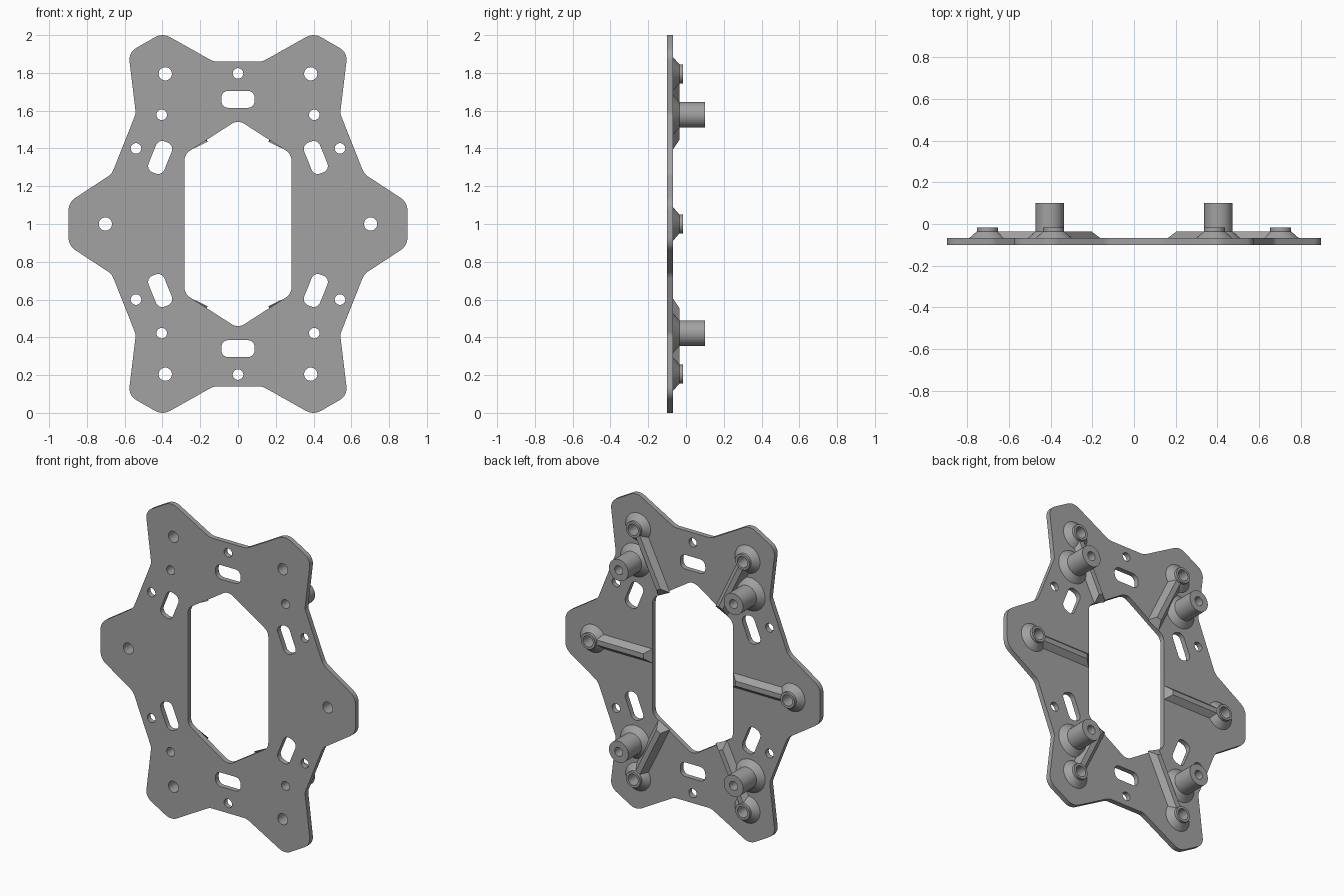
import bpy, bmesh
from math import sin, cos, pi, radians, atan2
from mathutils import Vector, Matrix

cube = bpy.data.objects.get("Cube")
if cube:
    bpy.data.objects.remove(cube, do_unlink=True)

grey = bpy.data.materials.new("mid grey")
grey.use_nodes = True
grey.diffuse_color = (0.36, 0.36, 0.36, 1)
grey.node_tree.nodes["Principled BSDF"].inputs["Base Color"].default_value = grey.diffuse_color

FRONT, BACK = -0.1, -0.068      # plate faces
RIB_TOP = -0.035
SEG = 32
BOLT_R, PIN_R = 0.035, 0.028


def finish(obj, angle=28):
    obj.data.materials.clear()
    obj.data.materials.append(grey)
    bpy.ops.object.select_all(action='DESELECT')
    obj.select_set(True)
    bpy.context.view_layer.objects.active = obj
    bpy.ops.object.shade_smooth_by_angle(angle=radians(angle))


def mesh_object(name, bm):
    bmesh.ops.recalc_face_normals(bm, faces=bm.faces)
    mesh = bpy.data.meshes.new(name)
    bm.to_mesh(mesh)
    bm.free()
    obj = bpy.data.objects.new(name, mesh)
    bpy.context.collection.objects.link(obj)
    finish(obj)
    return obj


def fillet(corners, steps=6):
    """Round each (x, z, radius) corner of a closed outline."""
    out = []
    for i, (x, z, r) in enumerate(corners):
        p = Vector((x, z))
        a = (Vector(corners[i - 1][:2]) - p).normalized()
        b = (Vector(corners[(i + 1) % len(corners)][:2]) - p).normalized()
        half = a.angle(b) / 2
        centre = p + (a + b).normalized() * r / sin(half)
        start = p + a * r / (sin(half) / cos(half)) - centre
        end = p + b * r / (sin(half) / cos(half)) - centre
        turn = atan2(start.x * end.y - start.y * end.x, start.dot(end))
        for k in range(steps + 1):
            out.append(centre + Matrix.Rotation(turn * k / steps, 2) @ start)
    return out


def four_way(quarter):
    """Mirror an upper right run of corners around the plate centre."""
    right = quarter + [(x, 2 - z, r) for x, z, r in reversed(quarter)]
    return right + [(-x, z, r) for x, z, r in reversed(right)]


def circle(x, z, r):
    return [Vector((x + r * cos(2 * pi * k / SEG), z + r * sin(2 * pi * k / SEG)))
            for k in range(SEG)]


def slot(x, z, angle):
    turn = Matrix.Rotation(angle, 2)
    pts = fillet([(-0.088, -0.045, 0.036), (0.088, -0.045, 0.036),
                  (0.088, 0.045, 0.036), (-0.088, 0.045, 0.036)])
    return [turn @ p + Vector((x, z)) for p in pts]


# Plate: star outline with the central opening, slots and holes
outline = fillet(four_way([(0.13, 1.86, 0.08), (0.40, 2.012, 0.08), (0.58, 1.908, 0.07),
                           (0.541, 1.585, 0.06), (0.668, 1.265, 0.08), (0.897, 1.115, 0.08)]))
opening = fillet([(0, 1.552, 0.06), (0.283, 1.37, 0.06), (0.283, 0.63, 0.06),
                  (0, 0.448, 0.06), (-0.283, 0.63, 0.06), (-0.283, 1.37, 0.06)])
loops = [outline, opening]
bolts = [(0.702, 1), (-0.702, 1)]
posts = []
for v in (1, -1):
    loops += [slot(0, 1 + v * 0.66, 0), circle(0, 1 + v * 0.797, PIN_R)]
    for s in (1, -1):
        bolts.append((s * 0.385, 1 + v * 0.795))
        posts.append((s * 0.404, 1 + v * 0.578))
        loops.append(circle(s * 0.54, 1 + v * 0.4, PIN_R))
        loops.append(slot(s * 0.412, 1 + v * 0.352, radians(-68) * s * v))
loops += [circle(x, z, BOLT_R) for x, z in bolts]
loops += [circle(x, z, PIN_R) for x, z in posts]

curve = bpy.data.curves.new("plate", 'CURVE')
curve.dimensions = '2D'
curve.fill_mode = 'BOTH'
curve.extrude = (BACK - FRONT) / 2
for pts in loops:
    spline = curve.splines.new('POLY')
    spline.points.add(len(pts) - 1)
    for point, p in zip(spline.points, pts):
        point.co = (p.x, p.y, 0, 1)
    spline.use_cyclic_u = True
shape = bpy.data.objects.new("plate_outline", curve)
bpy.context.collection.objects.link(shape)
bpy.context.view_layer.update()
flat = bpy.data.meshes.new_from_object(shape.evaluated_get(bpy.context.evaluated_depsgraph_get()))
bpy.data.objects.remove(shape, do_unlink=True)
bm = bmesh.new()
bm.from_mesh(flat)
bmesh.ops.remove_doubles(bm, verts=bm.verts, dist=0.0002)
bm.transform(Matrix.Translation((0, (FRONT + BACK) / 2, 0)) @ Matrix.Rotation(pi / 2, 4, 'X'))
mesh_object("plate", bm)


def lathe(name, x, z, profile):
    """Turn (radius, y) points about an axis running front to back."""
    bm = bmesh.new()
    rings = [[bm.verts.new((p.x, y, p.y)) for p in circle(x, z, r)] for r, y in profile]
    for low, high in zip(rings, rings[1:]):
        for k in range(SEG):
            n = (k + 1) % SEG
            bm.faces.new((low[k], low[n], high[n], high[k]))
    return mesh_object(name, bm)


# Tall standoffs on flared bases
for i, (x, z) in enumerate(posts):
    lathe(f"standoff_{i + 1}", x, z, [(0.105, BACK), (0.068, RIB_TOP), (0.068, 0.1),
                                      (PIN_R, 0.1), (PIN_R, BACK)])

# Low bolt bosses, each with a tapered rib running in to the opening
for i, (x, z) in enumerate(bolts):
    lathe(f"bolt_boss_{i + 1}", x, z, [(0.088, BACK), (0.05, RIB_TOP), (0.05, -0.017),
                                       (BOLT_R, -0.017), (BOLT_R, BACK)])
    away = Vector((x, 0, z - 1))
    reach = away.length
    away.normalize()
    side = Vector((away.z, 0, -away.x))
    inner = 0.284 if z == 1 else 0.462
    bm = bmesh.new()
    ends = []
    for y, half, near in ((BACK, 0.045, inner), (RIB_TOP, 0.016, inner + 0.04)):
        for dist, sgn in ((near, -1), (near, 1), (reach - 0.045, 1), (reach - 0.045, -1)):
            ends.append(bm.verts.new(Vector((0, y, 1)) + away * dist + side * half * sgn))
    low, top = ends[:4], ends[4:]
    bm.faces.new(top)
    for k in range(4):
        n = (k + 1) % 4
        bm.faces.new((low[k], low[n], top[n], top[k]))
    mesh_object(f"rib_{i + 1}", bm)
